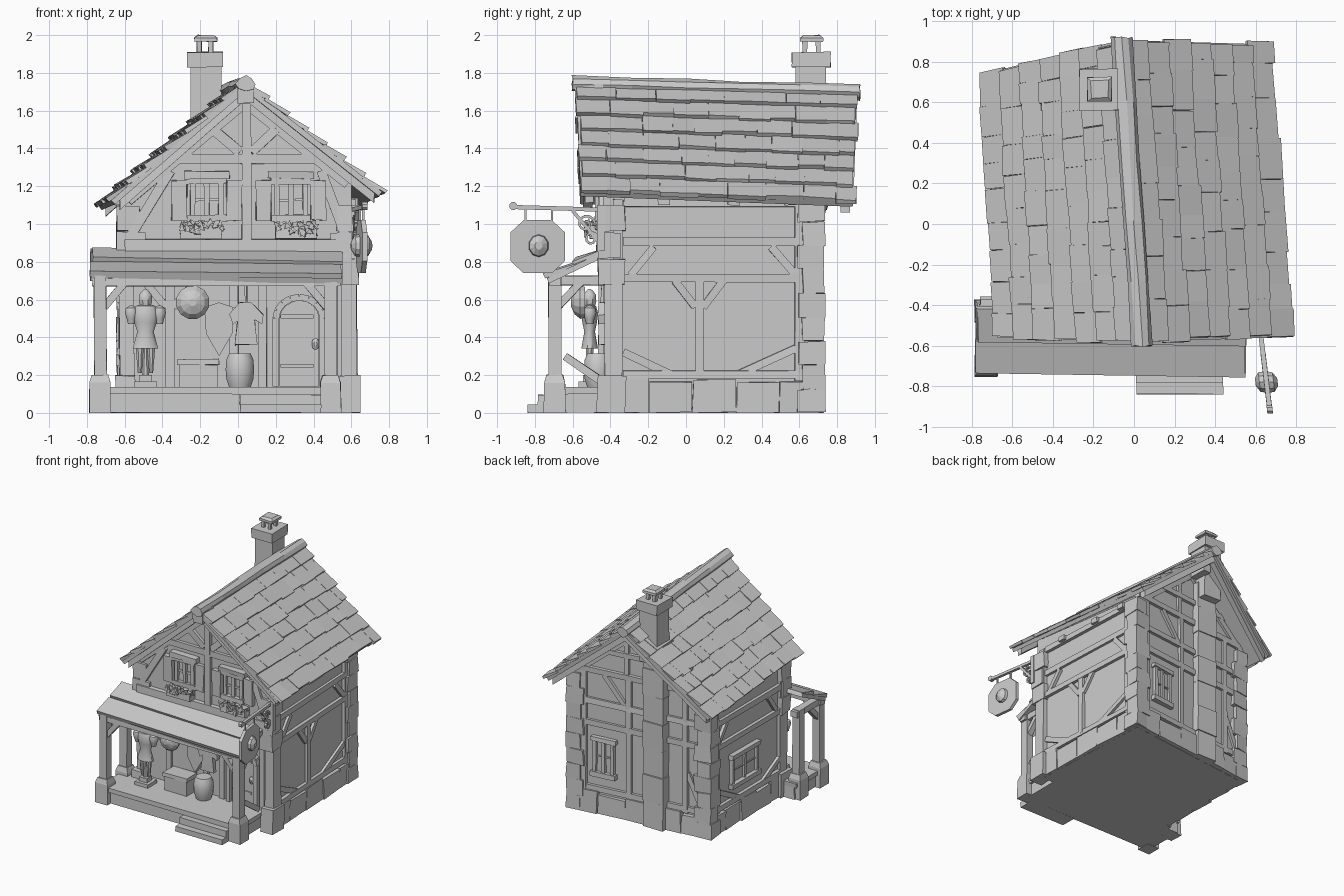
import bpy, bmesh, math, random
from mathutils import Vector

random.seed(4)
if "Cube" in bpy.data.objects:
    bpy.data.objects.remove(bpy.data.objects["Cube"])

clay = bpy.data.materials.new("plain grey")
clay.use_nodes = True
GREY = (0.6, 0.6, 0.6, 1)
clay.diffuse_color = GREY
clay.node_tree.nodes["Principled BSDF"].inputs["Base Color"].default_value = GREY

# The house is crooked: its plan skews progressively towards the back
def house(x, y, z):
    t = (y + .44) / 1.13
    return Vector((x - t * (.027 + .04 * x), y - t * (.065 - .108 * x), z))

# Wall planes: across, up, outward distance -> world position
def front(a, b, o): return Vector((a, -.44 - o, b))
def porch_wall(a, b, o): return Vector((a, -.375 - o, b))
def back(a, b, o): return house(a, .69 + o, b)
def right_side(a, b, o): return house(-.6 - o, a, b)
def left_side(a, b, o): return house(.6 + o, a, b)
def sign_plane(a, b, o): return Vector((.65 - .12 * (a + .75) + o, a, b))
def ground(a, b, o): return Vector((a, b, o))

# Shape helpers
def loft(bm, rings):
    vs = [[bm.verts.new(p) for p in ring] for ring in rings]
    for a, b in zip(vs, vs[1:]):
        for i in range(len(a)):
            j = (i + 1) % len(a)
            bm.faces.new((a[i], a[j], b[j], b[i]))
    bm.faces.new(vs[0])
    bm.faces.new(vs[-1])

def slab(bm, plane, poly, o0, o1):
    loft(bm, [[plane(a, b, o) for a, b in poly] for o in (o0, o1)])

def plate(bm, plane, a0, a1, b0, b1, o0=-.02, o1=.025):
    slab(bm, plane, [(a0, b0), (a1, b0), (a1, b1), (a0, b1)], o0, o1)

def bar(bm, plane, p, q, w=.04, o0=-.02, o1=.022):
    p, q = Vector(p), Vector(q)
    s = (q - p).orthogonal().normalized() * w / 2
    slab(bm, plane, [p + s, q + s, q - s, p - s], o0, o1)

def chain(bm, plane, pts, w=.03, o0=-.02, o1=.03):
    for p, q in zip(pts, pts[1:]):
        bar(bm, plane, p, q, w, o0, o1)

def turn(bm, plane, ca, cb, profile, n=12, sa=1, sb=1):
    angles = [math.tau * (i + .5) / n for i in range(n)]
    loft(bm, [[plane(ca + r * sa * math.cos(t), cb + r * sb * math.sin(t), o) for t in angles]
              for r, o in profile])

def box(bm, x0, x1, y0, y1, z0, z1, plane=ground):
    plate(bm, plane, x0, x1, y0, y1, z0, z1)

def finish(name, bm, jitter=0.0, smooth=False):
    for v in bm.verts:
        v.co += Vector([random.uniform(-jitter, jitter) for _ in range(3)])
        v.co.z = max(v.co.z, 0)
    bmesh.ops.recalc_face_normals(bm, faces=bm.faces)
    mesh = bpy.data.meshes.new(name)
    bm.to_mesh(mesh)
    bm.free()
    mesh.materials.append(clay)
    ob = bpy.data.objects.new(name, mesh)
    bpy.context.collection.objects.link(ob)
    if smooth:
        bpy.ops.object.select_all(action='DESELECT')
        ob.select_set(True)
        bpy.context.view_layer.objects.active = ob
        bpy.ops.object.shade_smooth_by_angle(angle=math.radians(40))

# Walls
bm = bmesh.new()
box(bm, -.6, .6, -.375, .69, 0, .9, house)
loft(bm, [[house(x, y, z) for x, z in ring] for y, ring in (
    (-.44, [(-.6, .8), (.6, .8), (.6, 1.25), (.04, 1.69), (-.6, 1.16)]),
    (.69, [(-.6, .8), (.6, .8), (.6, 1.16), (-.02, 1.65), (-.6, 1.17)]))])
finish("walls", bm)

# Stone plinth and corner quoins
bm = bmesh.new()
def stones(plane, a0, a1, n, height, out):
    step = (a1 - a0) / n
    for i in range(n):
        plate(bm, plane, a0 + i * step, a0 + (i + 1) * step - .004, 0,
              height + random.uniform(-.015, .015), -.05, out + random.uniform(-.008, .006))
for plane in (left_side, right_side):
    stones(plane, -.42, .72, 5, .17, .03)
stones(back, -.62, .62, 5, .17, .035)
for sx in (-1, 1):
    for sy, y, levels in ((1, .73, 9), (-1, -.465, 3)):
        for i in range(levels):
            h = 1.14 / 9 if sy > 0 else .14
            base = 0 if sy > 0 else .68
            wide, deep = (.15, .115) if i % 2 else (.12, .14)
            xs = sorted((sx * .64, sx * (.64 - wide)))
            ys = sorted((y, y - sy * deep))
            box(bm, *xs, *ys, base + i * h, base + (i + 1) * h - .003, house)
    xs = sorted((sx * .65, sx * .54))
    box(bm, *xs, -.47, -.32, 0, .2)
    xs = sorted((sx * .63, sx * .55))
    box(bm, *xs, -.43, -.34, .18, .7)
finish("stone_plinth_and_corners", bm, .006)

# Chimney with a breast running down the back wall
bm = bmesh.new()
for i in range(7):
    w = .005 * (i % 2)
    box(bm, -.26 - w, -.08 + w, .53, .675 + w, i * .22, i * .22 + .217)
box(bm, -.25, -.09, .58, .74, 1.4, 1.84)
box(bm, -.27, -.08, .56, .765, 1.83, 1.91)
for x in (-.205, -.145):
    for y in (.63, .7):
        box(bm, x - .012, x + .012, y - .012, y + .012, 1.9, 1.98)
turn(bm, ground, -.17, .665, [(.085, 1.965), (.085, 1.985), (.06, 2.0)], 4)
finish("chimney", bm, .003)

# Tiled roofs: overlapping courses on a four-cornered patch
def courses(bm, corners, rows, width, thick):
    r0, r1, e0, e1 = [Vector(c) for c in corners]
    n = (r1 - r0).cross(e0 - r0).normalized()
    n = n if n.z > 0 else -n
    def at(u, v, lift): return r0.lerp(r1, v).lerp(e0.lerp(e1, v), u) + n * lift
    loft(bm, [[at(u, v, o) for u, v in ((0, 0), (1, 0), (1, 1), (0, 1))] for o in (-.03, 0)])
    for i in range(rows):
        v = random.uniform(-.01, .01)
        while v < .99:
            w = v + width * random.uniform(.7, 1.3)
            w = 1 + random.uniform(-.015, .01) if w > 1 - width * .5 else w
            u0, u1 = i / rows, (i + 1) / rows + random.uniform(.002, .022)
            up, tilt = random.uniform(0, .006), random.uniform(0, .006)
            loft(bm, [[at(u0, v, -.01), at(u0, w, -.01), at(u0, w, .006), at(u0, v, .006)],
                      [at(u1, v, .002), at(u1, w, .002), at(u1, w, thick + up), at(u1, v, thick + tilt)]])
            v = w

bm = bmesh.new()
ridge = [(.04, -.58, 1.745), (-.06, .905, 1.70)]
eaves = {"left": [(.765, -.555, 1.17), (.66, .885, 1.115)],
         "right": [(-.67, -.56, 1.125), (-.74, .745, 1.095)]}
for side in eaves.values():
    courses(bm, ridge + side, 7, .11, .025)
finish("main_roof_tiles", bm, .003)

bm = bmesh.new()
courses(bm, [(-.78, -.42, .873), (.55, -.44, .855), (-.78, -.72, .725), (.555, -.74, .71)], 2, 1.2, .026)
finish("porch_roof", bm, .004)

# Ridge cap and barge boards
bm = bmesh.new()
start, end = Vector(ridge[0]), Vector(ridge[1])
loft(bm, [[start.lerp(end, t) + Vector((.052 * math.cos(a), 0, .042 * math.sin(a) - .004))
           for a in [math.tau * k / 8 for k in range(8)]] for t in (-.015, .2, .4, .6, .8, 1.01)])
finish("ridge_cap", bm, .005)

bm = bmesh.new()
for side in eaves.values():
    for i, inward in ((0, 1), (1, -1)):
        rings = []
        for p in (ridge[i], Vector(ridge[i]).lerp(Vector(side[i]), .94)):
            p = Vector(p) + Vector((0, inward * .02, -.015))
            down, inn = Vector((0, 0, -.075)), Vector((0, inward * .045, 0))
            rings.append([p, p + inn, p + inn + down, p + down])
        loft(bm, rings)
box(bm, -.005, .085, -.59, -.44, 1.64, 1.74)
box(bm, -.1, -.03, .6, .8, 1.57, 1.65)
finish("barge_boards", bm, .003)

# Timber framing
bm = bmesh.new()
plate(bm, front, -.6, .6, .85, .92, o1=.035)
plate(bm, front, -.41, .44, 1.32, 1.37)
plate(bm, front, .02, .07, .9, 1.66, o1=.03)
for p, q in (((.04, 1.64), (.58, 1.21)), ((.04, 1.64), (-.58, 1.12)),
             ((.07, 1.38), (.2, 1.5)), ((.01, 1.38), (-.13, 1.5)),
             ((-.57, .93), (-.36, 1.28)), ((.57, .93), (.44, 1.28))):
    bar(bm, front, p, q, .05)
for x in (-.58, -.36, -.02, .13, .5):
    plate(bm, porch_wall, x - .022, x + .022, .13, .8)
plate(bm, porch_wall, -.6, .6, .68, .74)
for s in (-1, 1):
    bar(bm, porch_wall, (-.36 + s * .02, .56), (-.36 + s * .13, .69))
for plane in (left_side, right_side):
    for z in (.18, .69, .885, 1.09):
        plate(bm, plane, -.33, .64, z, z + .045)
    for y in (-.36, .6):
        plate(bm, plane, y - .025, y + .025, .17, 1.13)
    bar(bm, plane, (-.29, .73), (-.17, .88))
    bar(bm, plane, (.58, .73), (.45, .88))
    bar(bm, plane, (-.33, .32), (-.08, .2))
    bar(bm, plane, (.58, .34), (.27, .2))
    for y in (-.12, .25, .55):
        plate(bm, plane, y - .03, y + .03, 1.1, 1.14, o1=.05)
plate(bm, left_side, .05, .095, .2, .72)
for s in (-1, 1):
    bar(bm, left_side, (.07 + s * .02, .56), (.07 + s * .13, .7))
for z in (.18, .72, .9, 1.16):
    plate(bm, back, -.6, .6, z, z + .045)
plate(bm, back, -.45, .4, 1.34, 1.38)
for x in (.1, .5, -.4):
    plate(bm, back, x - .022, x + .022, .17, 1.18)
bar(bm, back, (-.02, 1.6), (.6, 1.12), .05)
bar(bm, back, (-.02, 1.6), (-.6, 1.14), .05)
for p, q in (((.12, .92), (.32, 1.16)), ((-.55, .22), (-.42, .5)), ((.12, 1.2), (.12, 1.5))):
    bar(bm, back, p, q)
finish("timber_framing", bm, .003)

# Windows with frames, shutters and flower boxes
def window(bm, plane, a, b, w, h, panes):
    plate(bm, plane, a - w / 2, a + w / 2, b - h / 2, b + h / 2, o1=.006)
    for i in range(panes + 1):
        x = a - w / 2 + w * i / panes
        plate(bm, plane, x - .014, x + .014, b - h / 2, b + h / 2, o1=.03)
    for z in (b - h / 2, b + h / 2):
        plate(bm, plane, a - w / 2 - .03, a + w / 2 + .03, z - .018, z + .018, o1=.04)
    plate(bm, plane, a - w / 2, a + w / 2, b - .006, b + .006, o1=.018)

bm = bmesh.new()
window(bm, back, .32, .475, .16, .29, 2)
window(bm, right_side, .19, .445, .36, .24, 2)
for x in (-.165, .28):
    window(bm, front, x, 1.13, .15, .2, 2)
    plate(bm, front, x - .12, x + .12, 1.24, 1.28, o1=.05)
    for s in (-1, 1):
        plate(bm, front, x + s * .145 - .04, x + s * .145 + .04, 1.02, 1.23, 0, .04)
finish("windows_and_shutters", bm, .004)

bm = bmesh.new()
for x in (-.195, .305):
    plate(bm, front, x - .11, x + .11, .92, .99, 0, .07)
    for _ in range(60):
        a, b, o = x + random.uniform(-.11, .11), random.uniform(.94, 1.01), random.uniform(.02, .09)
        t, r = random.uniform(0, math.tau), .02
        slab(bm, front, [(a + r * math.cos(t + k), b + r * math.sin(t + k)) for k in (0, 2, 4)], o, o + .01)
finish("flower_boxes", bm, .003)

# Porch floor, steps, posts and beams
bm = bmesh.new()
box(bm, -.74, .5, -.71, -.36, 0, .10)
box(bm, -.76, .52, -.735, -.36, .10, .135)
box(bm, .01, .44, -.84, -.7, 0, .045)
box(bm, .01, .44, -.785, -.7, .045, .095)
for x, y in ((-.73, -.695), (.49, -.695), (-.73, -.43)):
    loft(bm, [[ground(x + sx * r, y + sy * r, z) for sx, sy in ((-1, -1), (1, -1), (1, 1), (-1, 1))]
              for r, z in ((.057, 0), (.055, .16), (.042, .2))])
    box(bm, x - .033, x + .033, y - .033, y + .033, .18, .73)
box(bm, -.77, .54, -.72, -.665, .67, .715)
for x in (-.73, .49):
    box(bm, x - .028, x + .028, -.7, -.37, .675, .725)
    s = 1 if x < 0 else -1
    bar(bm, lambda a, b, o: Vector((a, -.695 - o, b)), (x + s * .02, .56), (x + s * .13, .69))
    bar(bm, lambda a, b, o: Vector((x + o, a, b)), (-.68, .56), (-.56, .69))
bar(bm, lambda a, b, o: Vector((.49 + o, a, b)), (-.64, .3), (-.45, .17))
finish("porch", bm, .003)

# Arched door
bm = bmesh.new()
def arch(r, top):
    return [(.325 + r, .14)] + [(.325 + r * math.cos(math.pi * k / 8), top + r * .9 * math.sin(math.pi * k / 8))
                                for k in range(9)] + [(.325 - r, .14)]
slab(bm, porch_wall, arch(.105, .5), -.02, .02)
chain(bm, porch_wall, arch(.125, .5), .035, -.02, .045)
for z in (.24, .5):
    plate(bm, porch_wall, .225, .4, z, z + .02, 0, .028)
turn(bm, porch_wall, .41, .365, [(.02, .02), (.02, .035), (.008, .045)], 10, 1, 1.6)
finish("door", bm)

# Goods on the porch: crate, barrel, shields, shirt
bm = bmesh.new()
box(bm, -.31, -.11, -.52, -.4, .135, .255)
box(bm, -.32, -.10, -.53, -.39, .255, .285)
finish("crate", bm, .003)
bm = bmesh.new()
turn(bm, ground, .01, -.465, [(.058, .135), (.073, .18), (.077, .23), (.073, .28), (.058, .315)], 16)
finish("barrel", bm, smooth=True)
bm = bmesh.new()
turn(bm, lambda a, b, o: Vector((a, -.55 - o, b)), -.24, .585,
     [(.085, -.015), (.09, .01), (.065, .04), (.02, .06)], 12)
slab(bm, porch_wall, [(-.175, .56), (-.1, .585), (-.025, .56), (-.03, .42), (-.1, .3), (-.17, .42)], 0, .05)
finish("shields", bm)
bm = bmesh.new()
slab(bm, porch_wall, [(-.02, .36), (.1, .36), (.09, .49), (.125, .47), (.135, .52), (.07, .585),
                      (.01, .585), (-.045, .52), (-.03, .47), (-.005, .49)], .05, .09)
bar(bm, porch_wall, (.04, .57), (.04, .68), .012, .06, .075)
finish("hanging_shirt", bm, .004)

# Armour on a stand
bm = bmesh.new()
X, Y = -.49, -.51
box(bm, X - .06, X + .06, Y - .06, Y + .06, .135, .165)
box(bm, X - .035, X + .035, Y - .035, Y + .035, .165, .2)
turn(bm, ground, X, Y, [(.02, .19), (.014, .36)], 8)
turn(bm, ground, X, Y, [(.07, .34), (.045, .43), (.062, .48), (.07, .53), (.055, .565), (.025, .575)], 12, 1, .65)
turn(bm, ground, X, Y, [(.03, .565), (.038, .59), (.036, .625), (.02, .645), (.008, .655)], 8)
for s in (-1, 1):
    turn(bm, ground, X + s * .075, Y, [(.018, .47), (.026, .5), (.036, .53), (.03, .555), (.01, .568)], 10)
    turn(bm, ground, X + s * .03, Y, [(.014, .21), (.024, .3), (.03, .36)], 8, .8, .8)
finish("armour_stand", bm, smooth=True)

# Hanging sign on a scrolled bracket
bm = bmesh.new()
w, c, h = .145, .075, .14
slab(bm, sign_plane, [(-.785 + a, .88 + b) for a, b in (
    (w, -c), (w, c), (c, h), (-c, h), (-w, c), (-w, -c), (-c, -h), (c, -h))], -.013, .013)
for s in (-1, 1):
    turn(bm, sign_plane, -.78, .885, [(.055, s * .01), (.05, s * .035), (.02, s * .055)], 10, 1, 1.1)
finish("hanging_sign", bm)
bm = bmesh.new()
bar(bm, sign_plane, (-.92, 1.09), (-.42, 1.075), .022, -.012, .012)
turn(bm, sign_plane, -.915, 1.095, [(.022, -.014), (.022, .014)], 8)
for y in (-.85, -.71):
    bar(bm, sign_plane, (y, 1.0), (y, 1.085), .01, -.006, .006)
for r, cy, cz in ((.05, -.53, 1.0), (.04, -.5, .92)):
    chain(bm, sign_plane, [(cy + r * (1 - k / 18) * math.cos(k * .6), cz + r * (1 - k / 18) * math.sin(k * .6))
                           for k in range(15)], .013, -.012, .012)
bar(bm, sign_plane, (-.6, 1.07), (-.44, .88), .018, -.012, .012)
box(bm, .6, .65, -.47, -.43, .86, 1.1)
finish("sign_bracket", bm)
